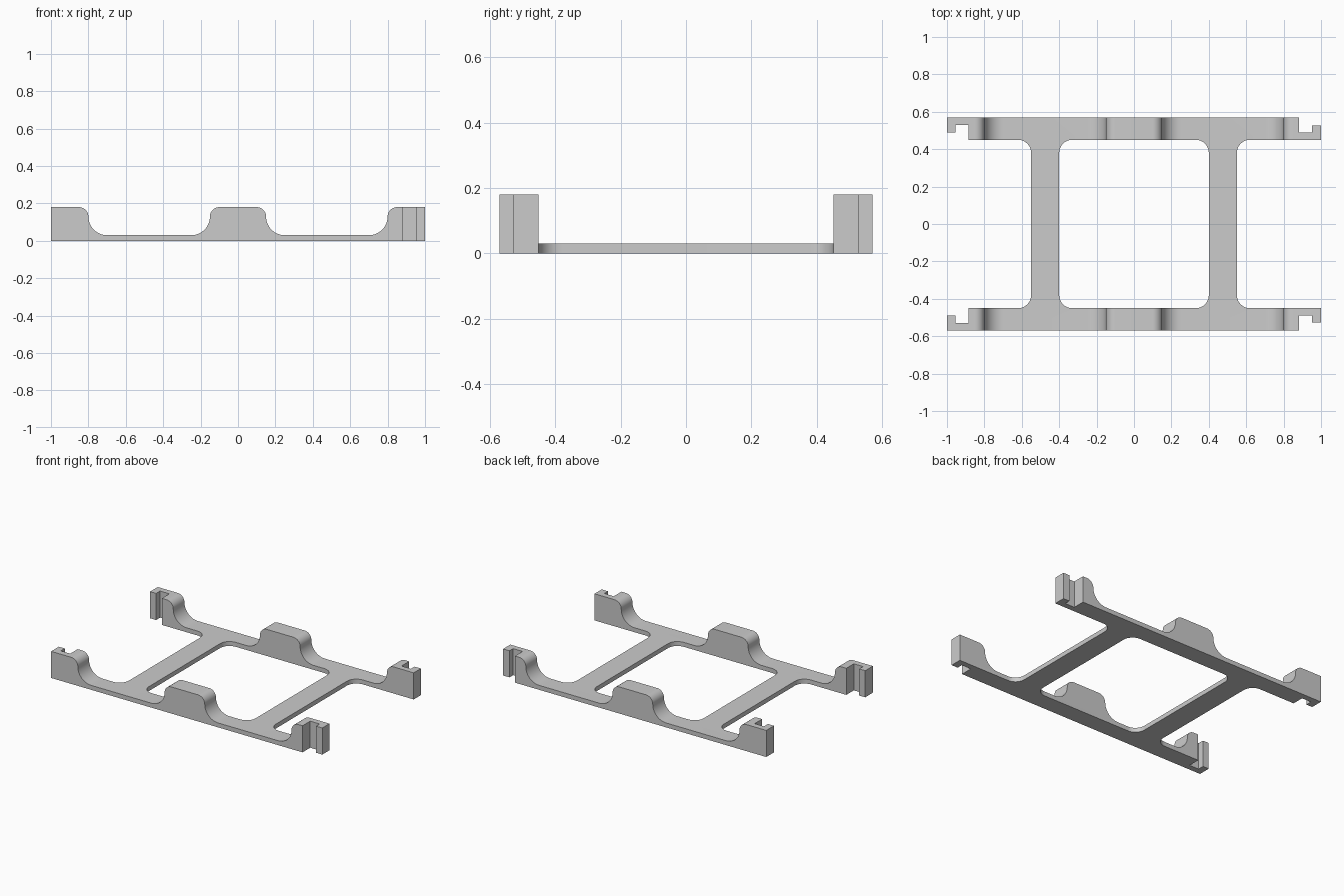
import bpy, bmesh
from math import cos, sin, radians

if "Cube" in bpy.data.objects:
    bpy.data.objects.remove(bpy.data.objects["Cube"])


def arc(cx, cy, r, a0, a1, n=12):
    return [(cx + r * cos(radians(a0 + (a1 - a0) * i / n)),
             cy + r * sin(radians(a0 + (a1 - a0) * i / n))) for i in range(n + 1)]


def prism(name, points, to3d, push):
    """Closed outline placed in space by to3d and extruded along push."""
    bm = bmesh.new()
    bm.faces.new([bm.verts.new(to3d(*p)) for p in points])
    out = bmesh.ops.extrude_face_region(bm, geom=bm.faces[:])
    bmesh.ops.translate(bm, vec=push,
                        verts=[g for g in out["geom"] if isinstance(g, bmesh.types.BMVert)])
    bmesh.ops.recalc_face_normals(bm, faces=bm.faces[:])
    mesh = bpy.data.meshes.new(name)
    bm.to_mesh(mesh)
    bm.free()
    obj = bpy.data.objects.new(name, mesh)
    bpy.context.collection.objects.link(obj)
    return obj


def combine(obj, tool, operation):
    tool.hide_render = True
    bpy.context.view_layer.objects.active = obj
    mod = obj.modifiers.new(operation, 'BOOLEAN')
    mod.operation, mod.solver, mod.object = operation, 'EXACT', tool
    bpy.ops.object.modifier_apply(modifier=mod.name)
    bpy.data.objects.remove(tool)


def plan(x, y):
    return (x, y, -0.1)


# Plan outline: flared crossbars, rails, inward hooks left and outward hooks right
back = arc(-0.62, 0.38, 0.07, 0, 90)
back += [(-0.885, 0.45), (-0.885, 0.53), (-0.955, 0.53), (-0.955, 0.488), (-1, 0.488),
         (-1, 0.57), (0.882, 0.57), (0.882, 0.488), (0.953, 0.488), (0.953, 0.527),
         (1, 0.527), (1, 0.45)]
back += arc(0.62, 0.38, 0.07, 90, 180)
outline = back + [(x, -y) for x, y in reversed(back)]
frame = prism("rack_frame", outline, plan, (0, 0, 0.4))

# Rounded central window
corner = arc(0.33, 0.38, 0.07, 0, 90)
upper = corner + [(-x, y) for x, y in reversed(corner)]
window = prism("window_cutter", upper + [(x, -y) for x, y in reversed(upper)], plan, (0, 0, 0.4))
combine(frame, window, 'DIFFERENCE')

# Side profile: raised centre block and ends with curved shoulders
half = arc(0.10, 0.13, 0.05, 90, 0) + arc(0.25, 0.13, 0.10, 180, 270)[1:]
half += arc(0.70, 0.13, 0.10, 270, 360) + arc(0.85, 0.13, 0.05, 180, 90)[1:]
half += [(1.1, 0.18), (1.1, 0)]
profile = prism("side_profile_cutter", half + [(-x, z) for x, z in reversed(half)],
                lambda x, z: (x, -0.7, z), (0, 1.4, 0))
combine(frame, profile, 'INTERSECT')

# Smooth the fillets, keep the edges crisp
bpy.ops.object.select_all(action='DESELECT')
frame.select_set(True)
bpy.context.view_layer.objects.active = frame
bpy.ops.object.shade_smooth_by_angle(angle=radians(30))
